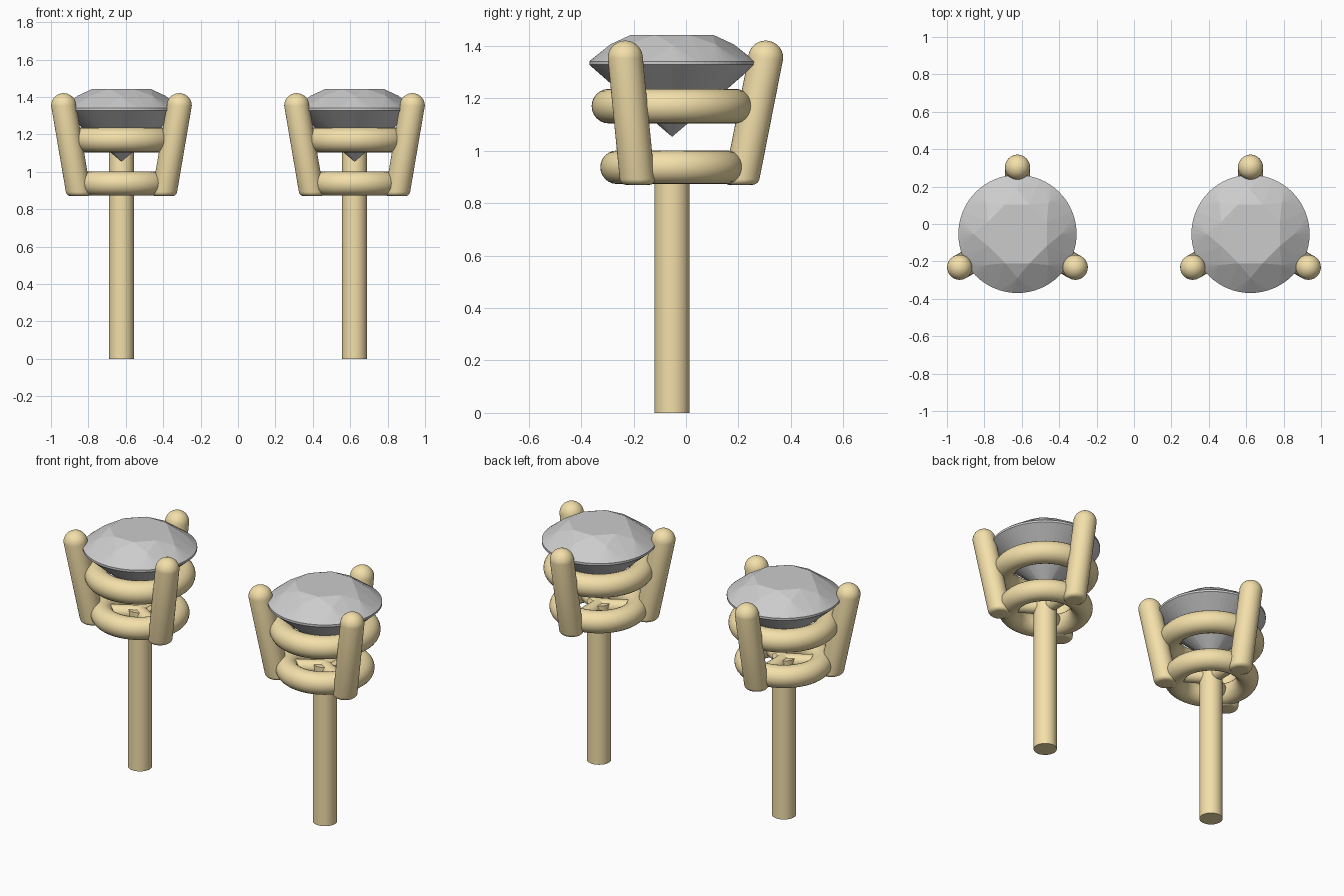
import bpy, bmesh, math
from mathutils import Matrix, Vector

if "Cube" in bpy.data.objects:
    bpy.data.objects.remove(bpy.data.objects["Cube"])

CY = -0.053                      # shared axis of each stud
gold = bpy.data.materials.new("gold")
gold.diffuse_color = (0.9, 0.74, 0.4, 1)
gold.use_nodes = True
gold.node_tree.nodes["Principled BSDF"].inputs["Base Color"].default_value = gold.diffuse_color


def finish(name, bm, x, smooth=True, mat=gold):
    bmesh.ops.recalc_face_normals(bm, faces=bm.faces)
    me = bpy.data.meshes.new(name)
    bm.to_mesh(me)
    bm.free()
    ob = bpy.data.objects.new(name, me)
    bpy.context.collection.objects.link(ob)
    ob.location = (x, CY, 0)
    if mat:
        me.materials.append(mat)
    if smooth:
        bpy.ops.object.select_all(action='DESELECT')
        bpy.context.view_layer.objects.active = ob
        ob.select_set(True)
        bpy.ops.object.shade_smooth_by_angle(angle=math.radians(40))
    return ob


def lathe(profile, steps=40, closed=False):
    """Revolve (radius, z) points around the z axis."""
    bm = bmesh.new()
    vs = [bm.verts.new((r, 0, z)) for r, z in profile]
    pairs = list(zip(vs, vs[1:])) + ([(vs[-1], vs[0])] if closed else [])
    es = [bm.edges.new(p) for p in pairs]
    bmesh.ops.spin(bm, geom=vs + es, axis=(0, 0, 1), cent=(0, 0, 0),
                   angle=math.tau, steps=steps, use_duplicate=False)
    bmesh.ops.remove_doubles(bm, verts=bm.verts, dist=1e-5)
    return bm


def arc(cx, cz, r, a0, a1, n):
    return [(cx + r * math.cos(math.radians(a0 + (a1 - a0) * i / n)),
             cz + r * math.sin(math.radians(a0 + (a1 - a0) * i / n))) for i in range(n + 1)]


def ring(name, x, major, minor, z):
    finish(name, lathe(arc(major, z, minor, 0, 360, 24)[:-1], 64, True), x)


def prong(name, x, angle):
    z0, zt, r = 0.87, 1.353, 0.067
    prof = [(0, z0)] + arc(r - 0.022, z0 + 0.022, 0.022, -90, 0, 5) + arc(0, zt, r, 0, 90, 10)
    bm = lathe(prof, 32)
    # lean outwards, keeping the domed tip round
    for v in bm.verts:
        v.co.x += 0.262 + 0.095 * (min(v.co.z, zt) - z0) / (zt - z0)
    bm.transform(Matrix.Rotation(angle, 4, 'Z'))
    finish(name, bm, x)


def spoke(name, x, angle):
    bm = lathe([(0, 0), (0.04, 0), (0.04, 0.21), (0, 0.21)], 20)
    bm.transform(Matrix.Rotation(angle, 4, 'Z') @ Matrix.Translation((0, 0, 0.938))
                 @ Matrix.Rotation(math.pi / 2, 4, 'Y'))
    finish(name, bm, x)


def stone(name, x):
    # brilliant cut as the hull of its facet corners
    bm = bmesh.new()
    for r, z, n, off in ((0.17, 1.442, 8, 0.5), (0.235, 1.406, 8, 0), (0.316, 1.341, 64, 0),
                         (0.316, 1.328, 64, 0), (0.075, 1.117, 8, 0)):
        for i in range(n):
            a = math.tau * (i + off) / n
            bm.verts.new((r * math.cos(a), r * math.sin(a), z))
    bm.verts.new((0, 0, 1.053))
    bmesh.ops.convex_hull(bm, input=bm.verts)
    finish(name, bm, x, smooth=False, mat=None)


for side, x in (("left", -0.623), ("right", 0.623)):
    stone(side + "_stone", x)
    finish(side + "_post", lathe([(0, 0), (0.067, 0), (0.067, 0.965), (0, 0.965)]), x)
    ring(side + "_lower_ring", x, 0.21, 0.064, 0.937)
    ring(side + "_upper_ring", x, 0.241, 0.066, 1.17)
    for k in range(3):
        a = math.radians(90 + 120 * k)
        prong(f"{side}_prong_{k + 1}", x, a)
        spoke(f"{side}_spoke_{k + 1}", x, a)
